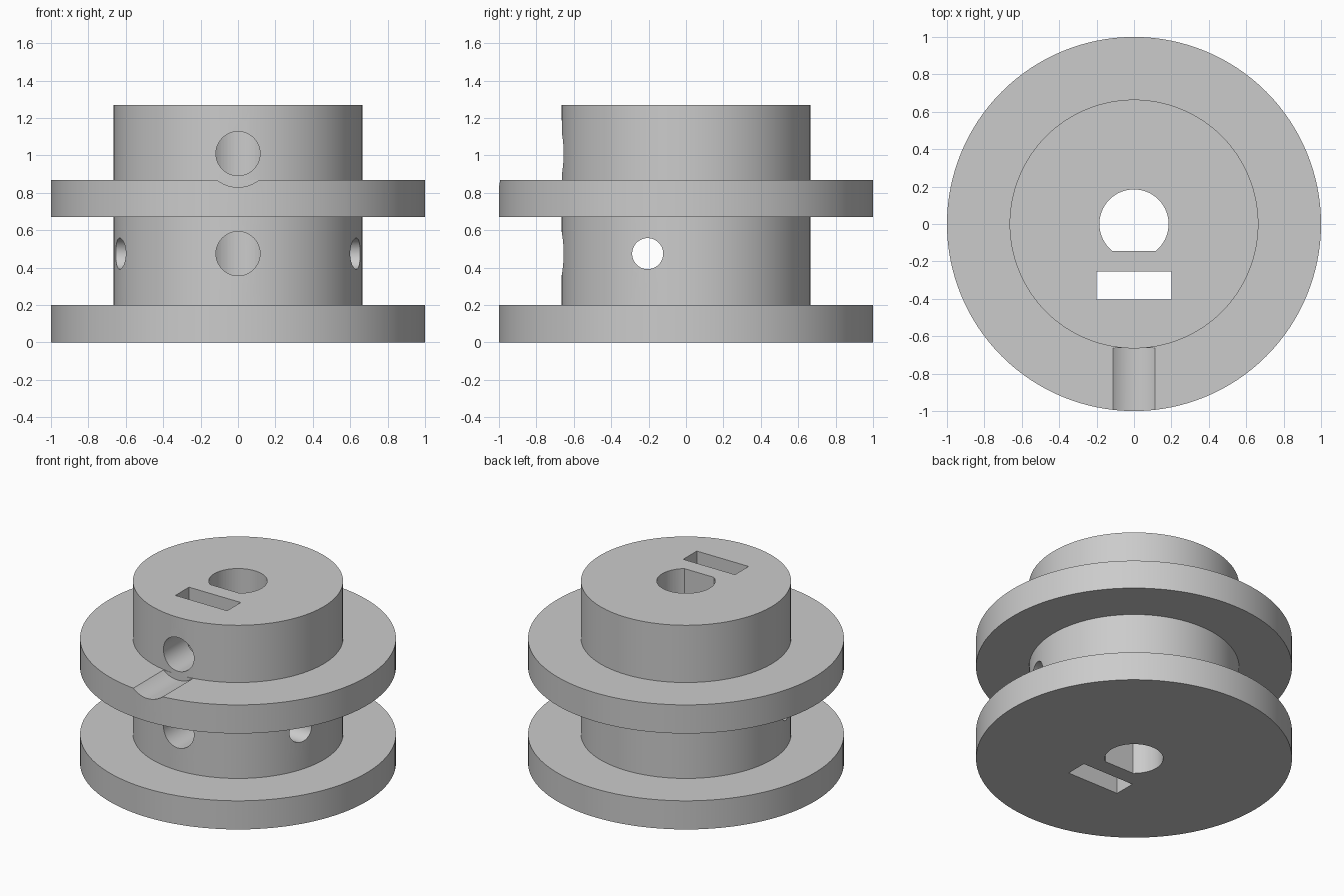
import bpy, bmesh, math
from mathutils import Matrix, Vector

cube = bpy.data.objects.get("Cube")
if cube:
    bpy.data.objects.remove(cube, do_unlink=True)

grey = bpy.data.materials.new("plain grey")
grey.use_nodes = True
color = (0.6, 0.6, 0.6, 1)
grey.diffuse_color = color
grey.node_tree.nodes["Principled BSDF"].inputs["Base Color"].default_value = color


def finish(name, bm):
    bmesh.ops.recalc_face_normals(bm, faces=bm.faces[:])
    mesh = bpy.data.meshes.new(name)
    bm.to_mesh(mesh)
    bm.free()
    mesh.materials.append(grey)
    obj = bpy.data.objects.new(name, mesh)
    bpy.context.collection.objects.link(obj)
    return obj


def lathe(name, profile, steps):
    bm = bmesh.new()
    verts = [bm.verts.new((r, 0, z)) for r, z in profile]
    edges = [bm.edges.new(pair) for pair in zip(verts, verts[1:])]
    bmesh.ops.spin(bm, geom=verts + edges, axis=(0, 0, 1), cent=(0, 0, 0),
                   angle=math.tau, steps=steps, use_merge=True)
    bmesh.ops.remove_doubles(bm, verts=bm.verts[:], dist=1e-5)
    return finish(name, bm)


def rod(name, start, end, radius, sides=48):
    a, b = Vector(start), Vector(end)
    turn = (b - a).to_track_quat('Z', 'Y').to_matrix().to_4x4()
    bm = bmesh.new()
    bmesh.ops.create_cone(bm, cap_ends=True, segments=sides, radius1=radius,
                          radius2=radius, depth=(b - a).length,
                          matrix=Matrix.Translation((a + b) / 2) @ turn)
    return finish(name, bm)


def prism(name, outline, bottom, top):
    bm = bmesh.new()
    face = bm.faces.new([bm.verts.new((x, y, bottom)) for x, y in outline])
    new = bmesh.ops.extrude_face_region(bm, geom=[face])["geom"]
    bmesh.ops.translate(bm, vec=(0, 0, top - bottom),
                        verts=[v for v in new if isinstance(v, bmesh.types.BMVert)])
    return finish(name, bm)


# Turned body: two flanges on one hub
HUB, RIM, TOP = 0.665, 1.0, 1.27
body = lathe("flanged_hub", [(0, 0), (RIM, 0), (RIM, 0.2), (HUB, 0.2), (HUB, 0.67),
                             (RIM, 0.67), (RIM, 0.87), (HUB, 0.87), (HUB, TOP), (0, TOP)], 128)

# D-shaped shaft bore
BORE, FLAT = 0.185, -0.145
half = math.asin(FLAT / BORE)
sweep = math.pi - 2 * half
arc = [half + sweep * i / 48 for i in range(49)]
cutters = [prism("shaft_bore", [(BORE * math.cos(a), BORE * math.sin(a)) for a in arc], -0.1, TOP + 0.1)]

# Rectangular nut slot
cutters.append(prism("nut_slot", [(-0.2, -0.405), (0.2, -0.405), (0.2, -0.255), (-0.2, -0.255)],
                     -0.1, TOP + 0.1))

# Set screw holes, cross hole and the screwdriver groove
for label, z in (("lower", 0.475), ("upper", 1.01)):
    cutters.append(rod(label + "_screw_hole", (0, -1.1, z), (0, 0, z), 0.118))
cutters.append(rod("cross_hole", (-1.1, -0.205, 0.475), (1.1, -0.205, 0.475), 0.083))
cutters.append(rod("driver_groove", (0, -1.1, 1.01), (0, -0.663, 1.01), 0.18, 64))

bpy.context.view_layer.objects.active = body
body.select_set(True)
for cutter in cutters:
    mod = body.modifiers.new(cutter.name, 'BOOLEAN')
    mod.operation = 'DIFFERENCE'
    mod.solver = 'EXACT'
    mod.object = cutter
    bpy.ops.object.modifier_apply(modifier=mod.name)
    bpy.data.objects.remove(cutter, do_unlink=True)

bpy.ops.object.shade_smooth_by_angle(angle=math.radians(30))
